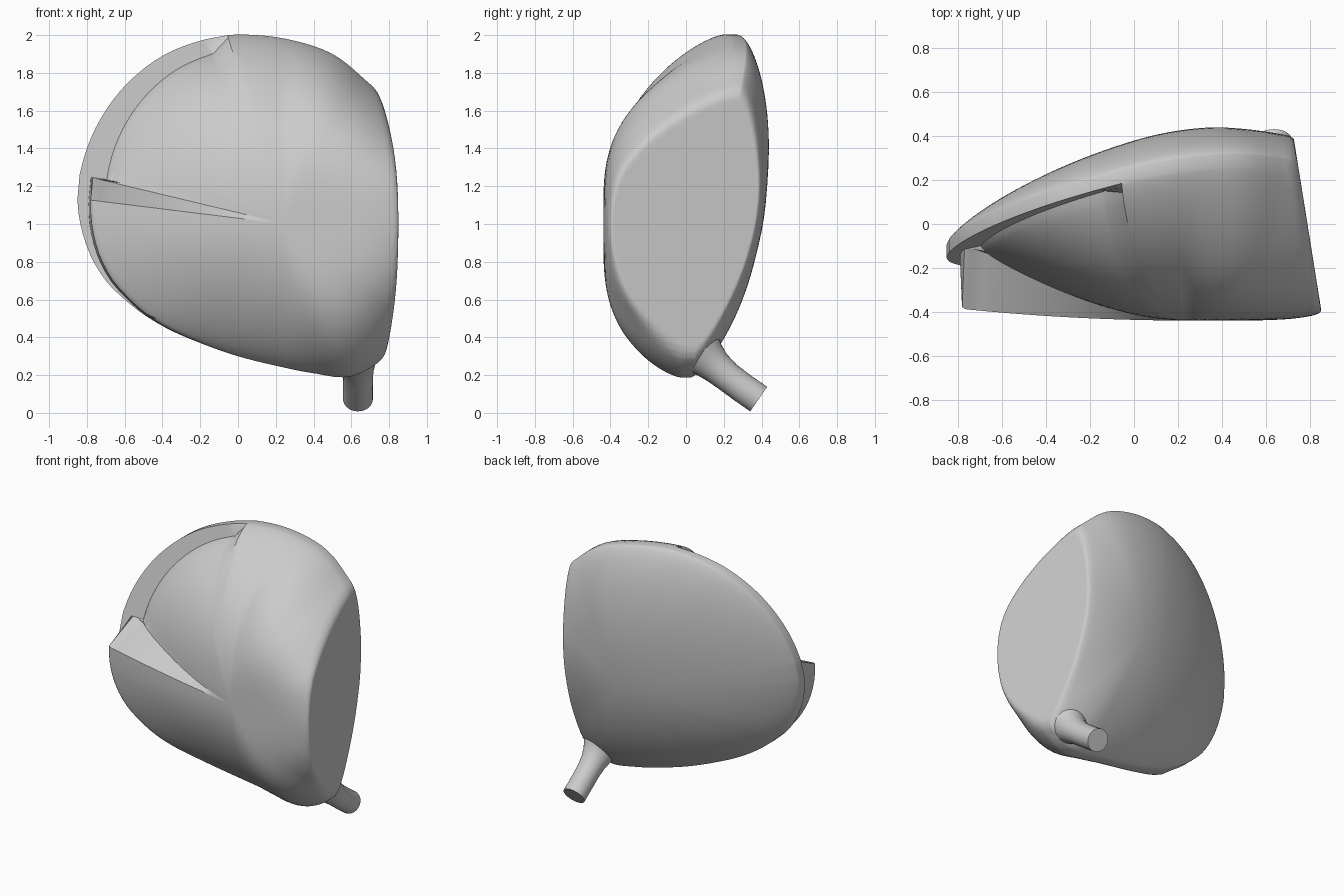
import bpy, bmesh, math
from mathutils import Vector, Matrix

cube = bpy.data.objects.get("Cube")
if cube:
    bpy.data.objects.remove(cube)

grey = bpy.data.materials.new("satin_grey")
grey.use_nodes = True
grey.diffuse_color = (0.6, 0.6, 0.6, 1)
grey.node_tree.nodes["Principled BSDF"].inputs["Base Color"].default_value = (0.6, 0.6, 0.6, 1)

CX, CZ = 0.25, 1.0            # hub of the radial layout
CROWN_H = 0.255
# Directions where the sole steps: notch, ledge, wedge and skirt
NOTCH, LEDGE_A, LEDGE_B, WEDGE, SKIRT = 107, 113, 166, 166.5, 173
WALL = 0.945                  # where the skirt's side wall stands
RINGS = 30
INNER = RINGS - 3             # ring at the foot of the sole's inner dome

# Plan outline, running past the striking face, which is flattened later
outline = [(1.2, 1.0), (1.13, 1.28), (0.92, 1.53), (0.7, 1.74), (0.5, 1.9), (0.3, 1.97),
           (0.1, 2.0), (-0.05, 2.0), (-0.2, 1.97), (-0.4, 1.89), (-0.6, 1.73), (-0.72, 1.57),
           (-0.81, 1.37), (-0.85, 1.15), (-0.8, 0.88), (-0.7, 0.7), (-0.6, 0.6), (-0.4, 0.46),
           (-0.2, 0.37), (0, 0.3), (0.2, 0.25), (0.4, 0.21), (0.58, 0.19), (0.72, 0.25),
           (0.89, 0.42), (1.11, 0.7)]
polar = sorted((math.degrees(math.atan2(z - CZ, x - CX)) % 360, math.hypot(x - CX, z - CZ))
               for x, z in outline)


def radius(angle):
    """Smooth cyclic interpolation of the outline radius."""
    n = len(polar)
    keys = [(a + 360 * w, r) for w in (-1, 0, 1) for a, r in polar]
    i = max(k for k in range(n * 3) if keys[k][0] <= angle)
    (a0, r0), (a1, r1), (a2, r2), (a3, r3) = keys[i - 1:i + 3]
    h = a2 - a1
    t = (angle - a1) / h
    m1, m2 = (r2 - r0) / (a2 - a0) * h, (r3 - r1) / (a3 - a1) * h
    return (r1 * (2 * t**3 - 3 * t**2 + 1) + m1 * (t**3 - 2 * t**2 + t)
            + r2 * (3 * t**2 - 2 * t**3) + m2 * (t**3 - t**2))


def rim_height(x, z):
    return 0.085 + 0.24 * x - 0.18 * max(x, 0)**2 + 0.17 * (z - 1.1)


def sole_depth(x):
    return -0.438 + 0.05 * max(0, CX - x)**2


def dome(r, power):
    return max(0, 1 - r**power)**0.75


def fraction(value, start, end):
    return min(1, max(0, (value - start) / (end - start)))


def ring_radius(k):
    return math.sin(math.pi / 2 * k / RINGS)


def sole_point(angle, k):
    """Ring radius and dome weight of a point on the sole."""
    r = ring_radius(k)
    on_ledge = LEDGE_A <= angle <= WEDGE
    on_skirt = SKIRT <= angle < 260
    if not (on_ledge or on_skirt):
        return r, dome(r, 2.2 + 3.3 * max(0, math.cos(math.radians(angle))))
    along = fraction(angle, LEDGE_A, LEDGE_B)
    ledge = 0.92 - 0.05 * along
    if angle == WEDGE:
        foot = WALL
    else:
        foot = ledge if on_ledge else WALL + (1 - WALL) * fraction(angle, SKIRT, 215)
    if k > INNER and foot < 1:
        return foot + (1 - foot) * (k - INNER) / 3, 0
    inner = r / ring_radius(INNER) if foot < 1 else r
    r = inner * foot
    if on_ledge:
        return r, dome(r / ledge, 2.5 - 0.5 * along)
    return r, blend_skirt(angle, r, inner)


def blend_skirt(angle, r, inner):
    """Sole rolled along x with a steep side wall, easing into the plain dome."""
    drop = -math.sin(math.radians(angle)) * r * radius(angle) / 0.79
    rolled = dome(max(0, drop), 2.2) * dome(inner, 300)
    ease = fraction(angle, SKIRT, 260)
    ease = ease * ease * (3 - 2 * ease)
    return rolled * (1 - ease) + dome(inner, 2.2) * ease


# Body: radial dome for the sole, another for the crown, joined by a thin rim
angles = [a * 3 for a in range(120)
          if not (LEDGE_B - 2 < a * 3 < SKIRT + 1 or NOTCH - 1 < a * 3 < LEDGE_A + 1)]
angles = sorted(angles + [NOTCH, LEDGE_A, LEDGE_B, WEDGE, SKIRT])
bm = bmesh.new()
sole_hub = bm.verts.new((CX, sole_depth(CX), CZ))
crown_hub = bm.verts.new((CX, rim_height(CX, CZ) + CROWN_H + 0.02, CZ))
columns = []
for angle in angles:
    reach = radius(angle)
    dx, dz = math.cos(math.radians(angle)), math.sin(math.radians(angle))
    column = [sole_hub]
    for k in range(1, RINGS + 1):
        r, w = sole_point(angle, k)
        x, z = CX + dx * reach * r, CZ + dz * reach * r
        y = (rim_height(x, z) - 0.04) * (1 - w) + sole_depth(x) * w
        column.append(bm.verts.new((x, y, z)))
    for k in range(RINGS, 0, -1):
        r = ring_radius(k)
        x, z = CX + dx * reach * r, CZ + dz * reach * r
        column.append(bm.verts.new((x, rim_height(x, z) + 0.02 + CROWN_H * dome(r, 2.1), z)))
    columns.append(column + [crown_hub])
for i, col in enumerate(columns):
    nxt = columns[(i + 1) % len(columns)]
    for k in range(len(col) - 1):
        quad = [col[k], nxt[k], nxt[k + 1], col[k + 1]]
        bm.faces.new(list(dict.fromkeys(quad)))

# Striking face: flatten everything past a tilted plane, with a soft edge
FACE_X, TILT, SOFT = 0.787, 0.16, 0.05
normal = Vector((1, TILT, 0))
for offset in (-SOFT, -SOFT / 2, 0, SOFT / 2, SOFT):
    bmesh.ops.bisect_plane(bm, geom=bm.verts[:] + bm.edges[:] + bm.faces[:], dist=1e-5,
                           plane_co=(FACE_X + offset, 0, 0), plane_no=normal)
for v in bm.verts:
    past = v.co.x + TILT * v.co.y - FACE_X
    if past > SOFT:
        v.co.x -= past
    elif past > -SOFT:
        v.co.x -= (past + SOFT)**2 / (4 * SOFT)
bmesh.ops.remove_doubles(bm, verts=bm.verts[:], dist=0.0005)
bmesh.ops.recalc_face_normals(bm, faces=bm.faces[:])


def finish(name, mesh_bm, angle):
    mesh = bpy.data.meshes.new(name)
    mesh_bm.to_mesh(mesh)
    mesh_bm.free()
    obj = bpy.data.objects.new(name, mesh)
    bpy.context.collection.objects.link(obj)
    mesh.materials.append(grey)
    bpy.ops.object.select_all(action='DESELECT')
    obj.select_set(True)
    bpy.context.view_layer.objects.active = obj
    bpy.ops.object.shade_smooth_by_angle(angle=math.radians(angle))


finish("club_head", bm, 32)

# Hosel: round neck flaring into the heel; (y, z, radius) along its axis
neck = [(0.385, 0.073, 0.079), (0.3, 0.132, 0.079), (0.22, 0.192, 0.08), (0.165, 0.24, 0.088),
        (0.125, 0.282, 0.104), (0.09, 0.325, 0.13), (0.055, 0.38, 0.16), (0, 0.46, 0.175)]
bm = bmesh.new()
turn = Vector((0, -0.82, 0.57)).to_track_quat('Z', 'Y').to_matrix().to_4x4()
loops = []
for y, z, r in neck:
    place = Matrix.Translation((0.635 - 0.3 * (r - 0.079), y, z)) @ turn
    loops.append(bmesh.ops.create_circle(bm, segments=32, radius=r, matrix=place)["verts"])
for a, b in zip(loops, loops[1:]):
    for i in range(32):
        j = (i + 1) % 32
        bm.faces.new((a[i], a[j], b[j], b[i]))
bm.faces.new(loops[0])
bm.faces.new(loops[-1])
bmesh.ops.recalc_face_normals(bm, faces=bm.faces[:])
finish("hosel", bm, 40)
